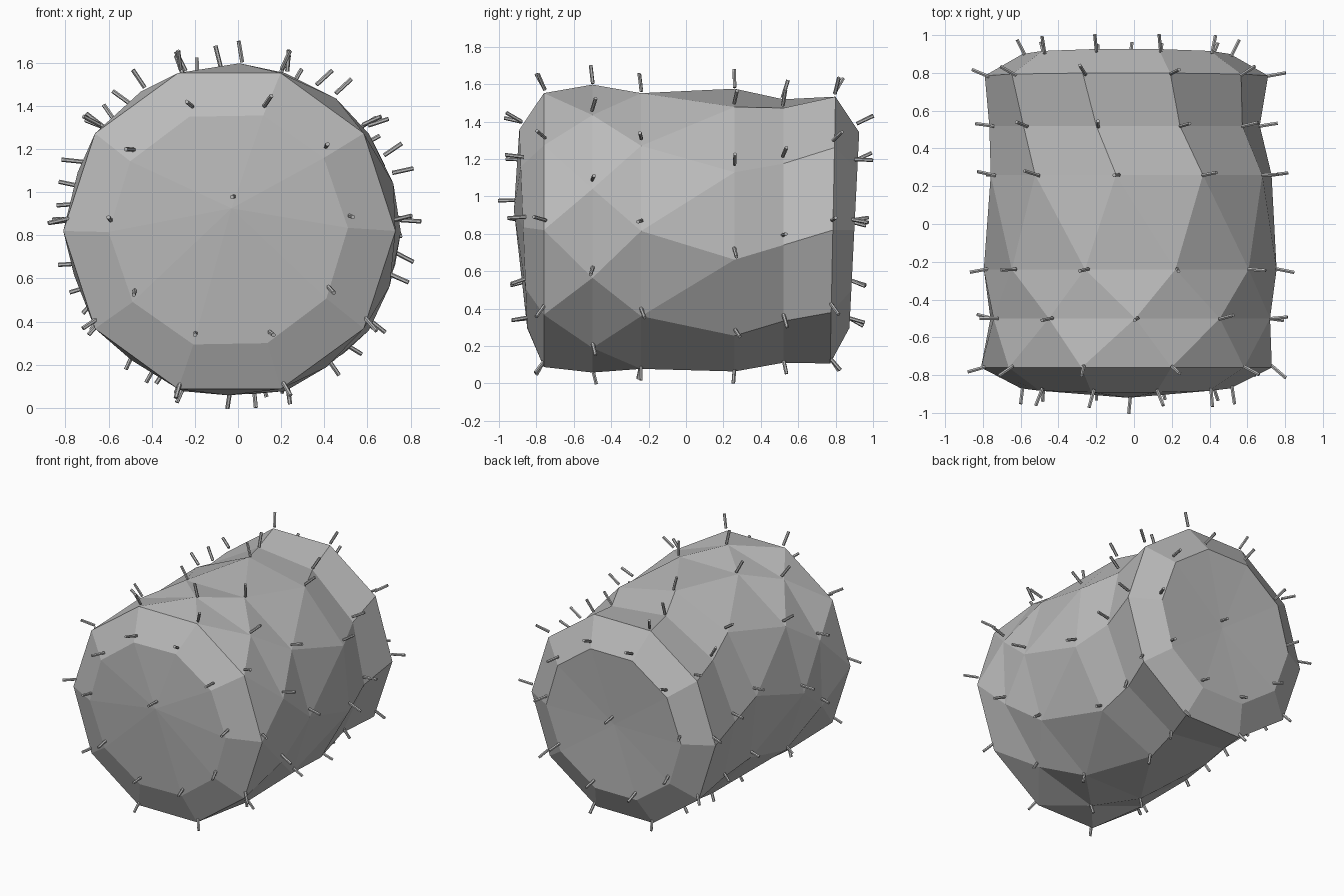
import bpy, bmesh, math, random
from mathutils import Vector

cube = bpy.data.objects.get("Cube")
if cube:
    bpy.data.objects.remove(cube, do_unlink=True)

SIDES = 10
random.seed(4)

grey = bpy.data.materials.new("stone_grey")
grey.use_nodes = True
grey.diffuse_color = (0.5, 0.5, 0.5, 1)
grey.node_tree.nodes["Principled BSDF"].inputs["Base Color"].default_value = (0.5, 0.5, 0.5, 1)


def finish(bm, name):
    mesh = bpy.data.meshes.new(name)
    bm.to_mesh(mesh)
    bm.free()
    mesh.materials.append(grey)
    obj = bpy.data.objects.new(name, mesh)
    bpy.context.collection.objects.link(obj)
    return obj


def add_ring(bm, y, lean, radius, cx, cz, start):
    """Ten-sided ring around the long axis; lean shifts its top backwards."""
    ring = []
    for i in range(SIDES):
        a = math.radians(start) + math.tau * i / SIDES
        up = radius * math.sin(a)
        ring.append(bm.verts.new((cx + radius * math.cos(a), y + lean * up, cz + up)))
    return ring


# Body rings, front to back: y, lean, radius, centre x, centre z, start angle
RINGS = [
    (-0.87, -0.04, 0.555, -0.045, 0.825, 1),
    (-0.76, 0, 0.77, -0.04, 0.82, 0),
    (-0.5, 0, 0.77, -0.02, 0.828, 16),
    (-0.24, 0, 0.775, -0.02, 0.815, 0),
    (0.26, 0, 0.76, -0.015, 0.82, -12),
    (0.52, 0, 0.72, -0.05, 0.815, -6),
    (0.785, 0.02, 0.75, -0.04, 0.82, 0),
    (0.9, 0.05, 0.55, -0.04, 0.82, 0),
]
bm = bmesh.new()
rings = [add_ring(bm, *r) for r in RINGS]
front_pole = bm.verts.new((-0.03, -0.92, 0.925))
back_pole = bm.verts.new((-0.03, 0.88, 0.81))

for k, (a, b) in enumerate(zip(rings, rings[1:])):
    for i in range(SIDES):
        j = (i + 1) % SIDES
        if k == 1:           # into the half-step ring
            bm.faces.new((a[i], a[j], b[i]))
            bm.faces.new((a[j], b[j], b[i]))
        elif k in (2, 3):    # out of the half-step ring and along the twisted waist
            bm.faces.new((a[i], b[j], b[i]))
            bm.faces.new((a[i], a[j], b[j]))
        else:
            bm.faces.new((a[i], a[j], b[j], b[i]))
for i in range(SIDES):
    j = (i + 1) % SIDES
    bm.faces.new((front_pole, rings[0][j], rings[0][i]))
    bm.faces.new((back_pole, rings[-1][i], rings[-1][j]))
bmesh.ops.recalc_face_normals(bm, faces=bm.faces)
bm.normal_update()
anchors = [(v.co.copy(), v.normal.copy()) for v in bm.verts]
finish(bm, "faceted_body")

# One short, slightly tilted peg standing out beside every corner of the body
bm = bmesh.new()
SUNK, OUT = 0.015, 0.085
for co, normal in anchors:
    lift = 0.02 + 0.035 * (1 - normal.z ** 2)
    base = co + Vector((0.01, 0, lift))
    wobble = Vector([random.uniform(-0.25, 0.25) for _ in range(3)])
    aim = (normal + wobble).normalized()
    place = aim.to_track_quat("Z", "Y").to_matrix().to_4x4()
    place.translation = base + aim * (OUT - SUNK) / 2
    bmesh.ops.create_cone(bm, cap_ends=True, segments=6, radius1=0.01,
                          radius2=0.01, depth=OUT + SUNK, matrix=place)
finish(bm, "corner_pegs")
